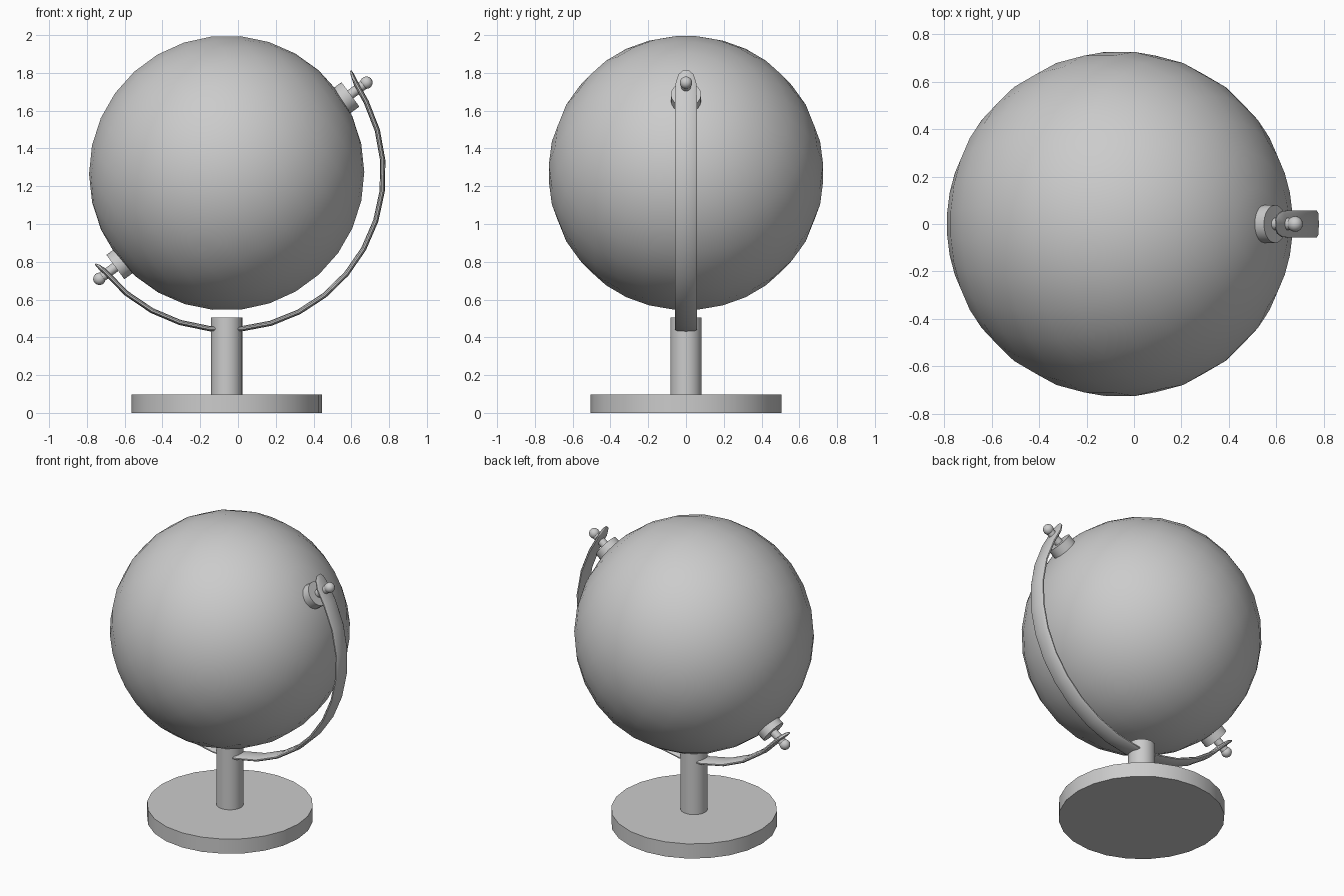
import bpy, bmesh, math
from mathutils import Vector

if "Cube" in bpy.data.objects:
    bpy.data.objects.remove(bpy.data.objects["Cube"])

CX, CZ = -0.06, 1.27          # globe centre
TILT = math.radians(36.3)     # axis angle above horizontal
AXIS = Vector((math.cos(TILT), 0, math.sin(TILT)))


def finish(obj, name, angle=35):
    obj.name = name
    bpy.ops.object.select_all(action='DESELECT')
    obj.select_set(True)
    bpy.context.view_layer.objects.active = obj
    bpy.ops.object.shade_smooth_by_angle(angle=math.radians(angle))
    return obj


def cylinder(name, radius, start, end, sides=24):
    start, end = Vector(start), Vector(end)
    d = end - start
    bpy.ops.mesh.primitive_cylinder_add(
        vertices=sides, radius=radius, depth=d.length, location=(start + end) / 2,
        rotation=d.to_track_quat('Z', 'Y').to_euler())
    return finish(bpy.context.object, name)


def ball(name, radius, loc, segs, rings, rot=(0, 0, 0)):
    bpy.ops.mesh.primitive_uv_sphere_add(
        segments=segs, ring_count=rings, radius=radius, location=loc, rotation=rot)
    return finish(bpy.context.object, name, 60)


# Stand
cylinder("base", 0.505, (CX, 0, 0), (CX, 0, 0.098))
cylinder("column", 0.083, (CX, 0, 0.098), (CX, 0, 0.505))

# Globe, tilted onto its axis
ball("globe", 0.73, (CX, 0, CZ), 30, 15, (0, math.pi / 2 - TILT, 0))

# Curved meridian arm: lens section swept round the globe, tapered tips
section = [(0.058, 0.004), (0.046, 0.011), (0, 0.014), (-0.046, 0.011), (-0.058, 0.004),
           (-0.058, -0.004), (-0.046, -0.011), (0, -0.014), (0.046, -0.011), (0.058, -0.004)]
# (angle, width scale, thickness scale, radius)
stations = [(39.5, 0.3, 0.3, 0.852), (38, 0.7, 0.7, 0.844), (34.5, 0.95, 1, 0.832)]
steps = 15
for i in range(steps + 1):
    stations.append((27 - i * (239.0 - 65) / steps * 0.965, 1, 1, 0.829))
stations += [(-142, 0.95, 1, 0.832), (-144.2, 0.7, 0.7, 0.84), (-145.3, 0.3, 0.3, 0.846)]
bm = bmesh.new()
loops = []
for deg, w, t, r in stations:
    a = math.radians(deg)
    loops.append([bm.verts.new((CX + (r + v * t) * math.cos(a), u * w,
                                CZ + (r + v * t) * math.sin(a))) for u, v in section])
n = len(section)
for p, q in zip(loops, loops[1:]):
    for k in range(n):
        bm.faces.new((p[k], p[(k + 1) % n], q[(k + 1) % n], q[k]))
bm.faces.new(loops[0])
bm.faces.new(loops[-1][::-1])
bmesh.ops.recalc_face_normals(bm, faces=bm.faces)
mesh = bpy.data.meshes.new("meridian_arm")
bm.to_mesh(mesh)
bm.free()
arm = bpy.data.objects.new("meridian_arm", mesh)
bpy.context.collection.objects.link(arm)
finish(arm, "meridian_arm", 50)

# Pivot pins: washer, shaft and knob at both ends of the axis
mid = Vector((-0.027, 0, 1.229))
for side, s in (("upper", 1), ("lower", -1)):
    def at(d):
        return mid + AXIS * (s * d)
    cylinder(side + "_washer", 0.08, at(0.715), at(0.772), 20)
    cylinder(side + "_shaft", 0.026, at(0.74), at(0.875), 16)
    ball(side + "_knob", 0.033, at(0.877), 16, 8)
